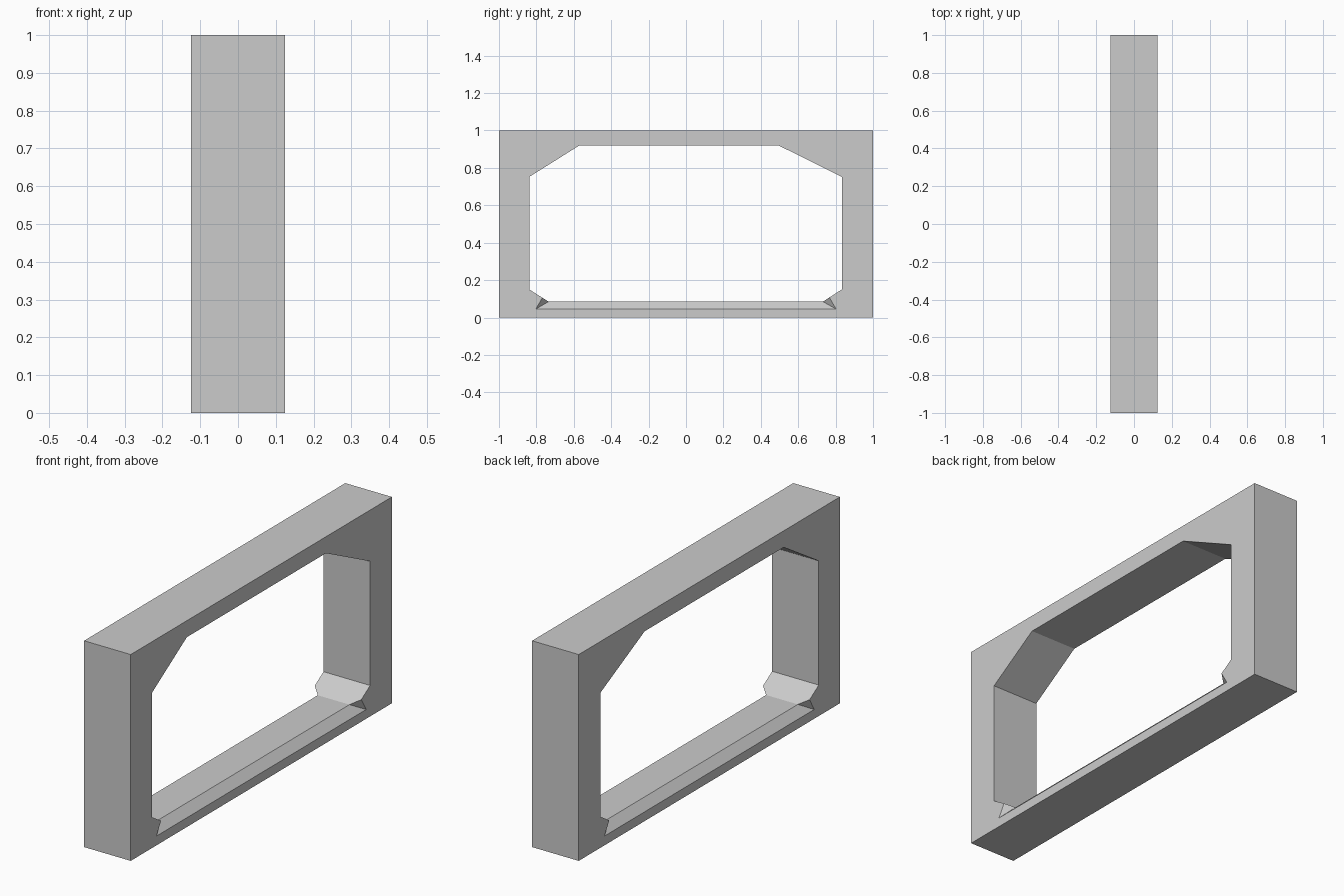
import bpy, bmesh

if "Cube" in bpy.data.objects:
    bpy.data.objects.remove(bpy.data.objects["Cube"])

HALF = 0.125    # half thickness of the frame
LIP_X = 0.085   # where the sill chamfer meets the flat sill

# Profiles in (y, z), counter-clockwise seen from +x
outer = [(-1, 0), (1, 0), (1, 1), (-1, 1)]
opening = [(-0.735, 0.085), (0.732, 0.085), (0.833, 0.15), (0.833, 0.752),
           (0.495, 0.92), (-0.57, 0.92), (-0.838, 0.752), (-0.838, 0.15)]


def blend(a, b, t):
    return tuple(p + (q - p) * t for p, q in zip(a, b))


bm = bmesh.new()


def ring(points, x):
    return [bm.verts.new((x, y, z)) for y, z in points]


# Rings of the +x half
out_mid, out_face = ring(outer, 0), ring(outer, HALF)
in_mid = ring(opening, 0)
lip = ring(opening[:2], LIP_X)
in_face = ring(opening[2:], HALF)              # opening points 2..7
notch = ring([blend(opening[7], opening[0], 0.68),
              blend(opening[2], opening[1], 0.66)], HALF)
groove = ring([(-0.803, 0.045), (0.803, 0.045)], HALF)
face = bm.faces.new

# Outer sides
for i in range(4):
    j = (i + 1) % 4
    face([out_mid[i], out_mid[j], out_face[j], out_face[i]])

# Upright, upper corner and head surfaces of the opening
for i in range(5):
    face([in_mid[i + 2], in_face[i], in_face[i + 1], in_mid[i + 3]])

# Sill, its chamfer, the lower corner slopes and the chamfer ends
face([in_mid[0], in_mid[1], lip[1], lip[0]])
face([lip[0], lip[1], groove[1], groove[0]])
face([in_mid[1], in_mid[2], in_face[0], notch[1], lip[1]])
face([in_mid[0], lip[0], notch[0], in_face[5], in_mid[7]])
for i in range(2):
    face([lip[i], groove[i], notch[i]])

# Flat face around the opening
a, b, c, d = out_face
face([a, b, in_face[0], notch[1], groove[1], groove[0], notch[0], in_face[5]])
face([b, c, in_face[1], in_face[0]])
face([c, d, in_face[4], in_face[3], in_face[2], in_face[1]])
face([d, a, in_face[5], in_face[4]])

bmesh.ops.recalc_face_normals(bm, faces=bm.faces[:])
mesh = bpy.data.meshes.new("window_frame")
bm.to_mesh(mesh)
bm.free()
frame = bpy.data.objects.new("window_frame", mesh)
bpy.context.collection.objects.link(frame)

# Mirror to the -x half
mirror = frame.modifiers.new("mirror", 'MIRROR')
mirror.use_axis = (True, False, False)
mirror.use_clip = True
